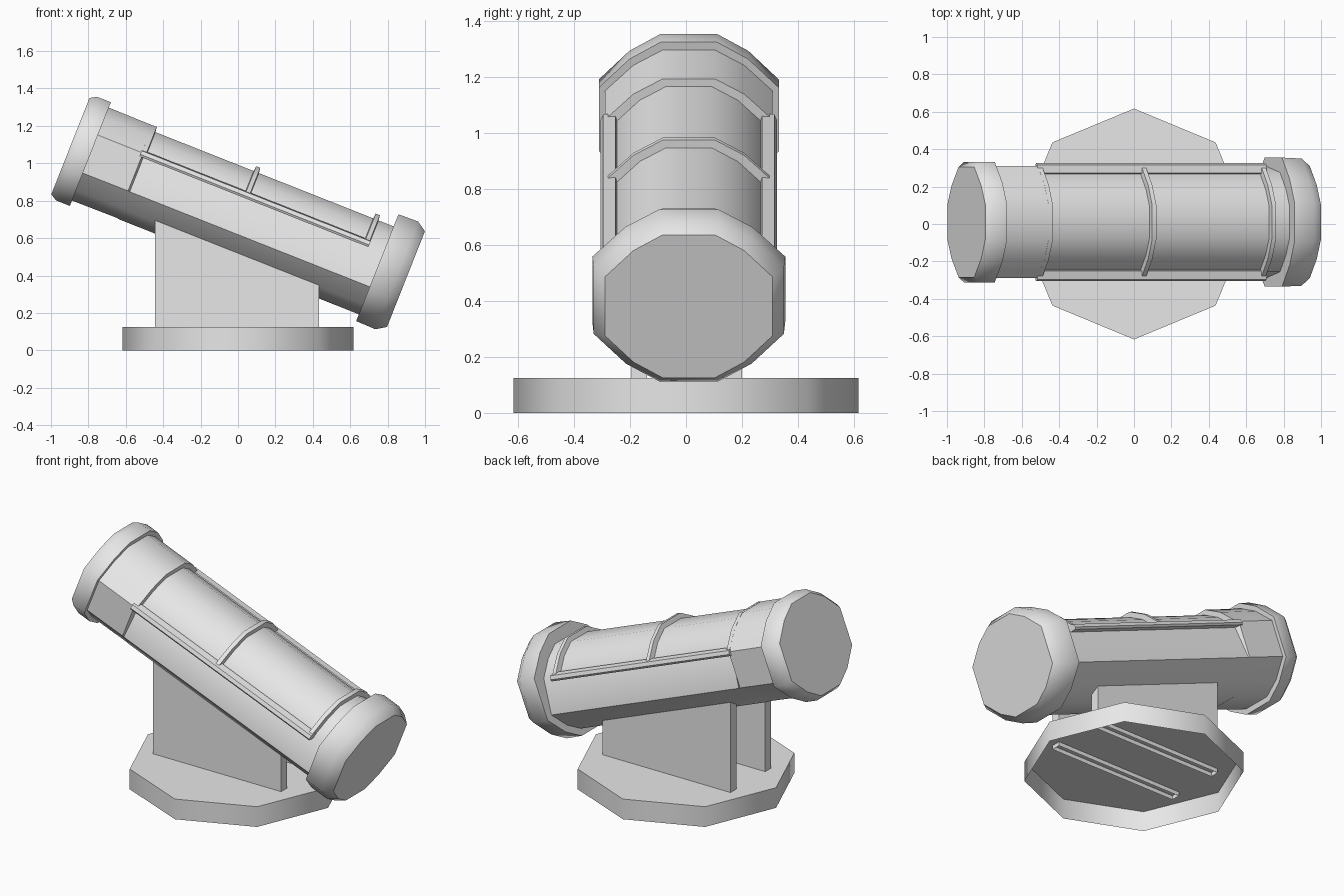
import bpy, bmesh, math
from mathutils import Matrix, Vector

cube = bpy.data.objects.get("Cube")
if cube:
    bpy.data.objects.remove(cube, do_unlink=True)

grey = bpy.data.materials.new("plain_grey")
grey.use_nodes = True
grey.diffuse_color = (0.8, 0.8, 0.8, 1)
grey.node_tree.nodes["Principled BSDF"].inputs["Base Color"].default_value = (0.8, 0.8, 0.8, 1)

# Tube frame: local x runs down the axis, local z is the tube's upper side
TILT = math.radians(21.6)
TUBE = Matrix.Translation((0.252, 0.01, 0.637)) @ Matrix.Rotation(TILT, 4, 'Y')


def finish(name, bm, matrix=Matrix(), recalc=True, angle=50):
    if recalc:
        bmesh.ops.recalc_face_normals(bm, faces=bm.faces)
    bm.transform(matrix)
    mesh = bpy.data.meshes.new(name)
    bm.to_mesh(mesh)
    bm.free()
    mesh.materials.append(grey)
    obj = bpy.data.objects.new(name, mesh)
    bpy.context.collection.objects.link(obj)
    bpy.ops.object.select_all(action='DESELECT')
    obj.select_set(True)
    bpy.context.view_layer.objects.active = obj
    bpy.ops.object.shade_smooth_by_angle(angle=math.radians(angle))
    return obj


def loft(bm, rings, closed=True, caps=True):
    """Skin a list of point rings."""
    loops = [[bm.verts.new(p) for p in ring] for ring in rings]
    n = len(loops[0])
    for a, b in zip(loops, loops[1:]):
        for i in range(n if closed else n - 1):
            j = (i + 1) % n
            bm.faces.new((a[i], a[j], b[j], b[i]))
    if caps:
        bm.faces.new(loops[0])
        bm.faces.new(loops[-1])


# Twelve-sided cross-section, from one quarter, for half width 1 and half height 1
QUARTER = [(0.31, 1.0), (0.66, 0.78), (1.0, 0.41)]
UPPER = QUARTER[::-1] + [(-y, z) for y, z in QUARTER]
SECTION = UPPER + [(y, -z) for y, z in reversed(UPPER)]


def ring(s, width, height, upper=1.0):
    return [(s, y * width * (upper if z > 0 else 1), z * height * (upper if z > 0 else 1))
            for y, z in SECTION]


# Barrel, with the upper side sunk along the framed panel
bm = bmesh.new()
loft(bm, [ring(-1.19, 0.30, 0.268), ring(-0.86, 0.30, 0.265),
          ring(-0.85, 0.30, 0.268, 0.885), ring(0.65, 0.30, 0.268, 0.885)])
finish("barrel", bm, TUBE, angle=40)

# End caps with a chamfered outer rim
for name, stations in (
        ("upper_cap", [(-1.12, 0.322, 0.298), (-1.2, 0.322, 0.298), (-1.235, 0.295, 0.277)]),
        ("lower_cap", [(0.53, 0.345, 0.307), (0.642, 0.34, 0.31), (0.695, 0.30, 0.275)])):
    bm = bmesh.new()
    loft(bm, [ring(*s) for s in stations])
    finish(name, bm, TUBE)

# Arched ribs across the panel
for name, s in (("upper_rib", -0.855), ("middle_rib", -0.26), ("lower_rib", 0.428)):
    bm = bmesh.new()
    outer = [(y * 0.30, z * 0.266) for y, z in UPPER]
    inner = [(y * 0.25, z * 0.222) for y, z in UPPER]
    strips = []
    for y0, z0, ds in [(0, 0, 0)]:
        for (oy, oz), (iy, iz) in zip(outer, inner):
            strips.append([(s - 0.017, iy, iz), (s - 0.012, oy, oz),
                           (s + 0.012, oy, oz), (s + 0.017, iy, iz)])
    loft(bm, strips)
    finish(name, bm, TUBE, angle=40)

# Side rails of the panel
for name, side in (("left_rail", 1), ("right_rail", -1)):
    bm = bmesh.new()
    outline = [(0.25, 0.085), (0.308, 0.085), (0.315, 0.097), (0.306, 0.118), (0.262, 0.123)]
    loft(bm, [[(s, side * y, z) for y, z in outline] for s in (-0.872, 0.445)])
    finish(name, bm, TUBE, angle=40)

# Two upright plates holding the barrel, open underneath
for name, y in (("left_support", 0.172), ("right_support", -0.167)):
    bm = bmesh.new()
    side = [(-0.445, 0.1), (0.432, 0.1), (0.432, 0.36), (-0.445, 0.71)]
    loft(bm, [[(x, y + d, z) for x, z in side] for d in (-0.028, 0.028)])
    bmesh.ops.recalc_face_normals(bm, faces=bm.faces)
    under = [f for f in bm.faces if f.normal.z < -0.9]
    bmesh.ops.delete(bm, geom=under, context='FACES')
    finish(name, bm, recalc=False)

# Octagonal base, hollow underneath
bm = bmesh.new()
octagon = [(0.617 * math.cos(k * math.pi / 4), 0.617 * math.sin(k * math.pi / 4)) for k in range(8)]
loft(bm, [[(x, y, z) for x, y in octagon] for z in (0, 0.125)])
bmesh.ops.recalc_face_normals(bm, faces=bm.faces)
bmesh.ops.delete(bm, geom=[f for f in bm.faces if f.normal.z < -0.9], context='FACES')
finish("base", bm, recalc=False)
